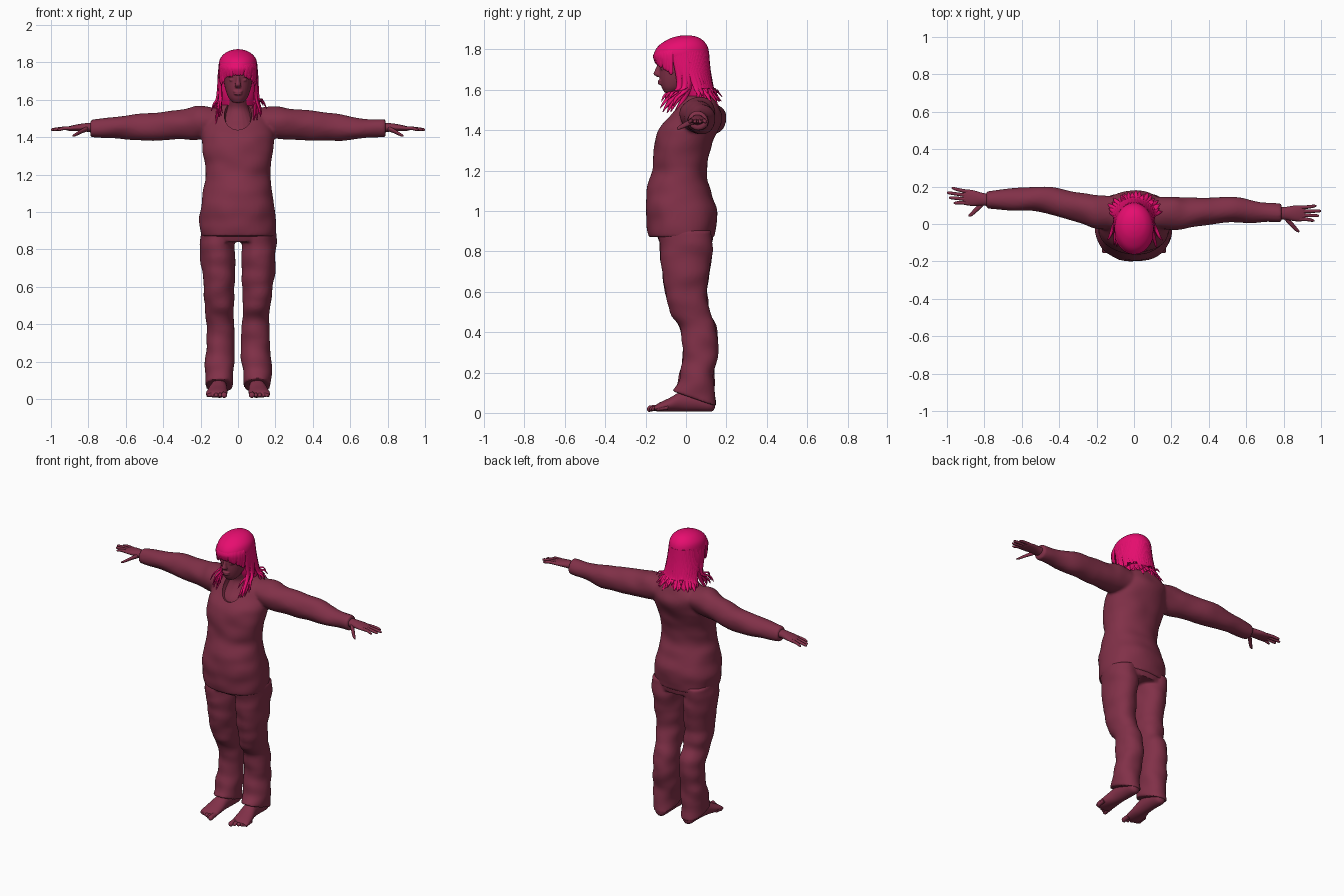
import bpy, bmesh, math, random
from mathutils import Vector, noise

random.seed(4)
if "Cube" in bpy.data.objects:
    bpy.data.objects.remove(bpy.data.objects["Cube"])

X, Y, Z = Vector((1, 0, 0)), Vector((0, 1, 0)), Vector((0, 0, 1))


def material(name, rgb):
    m = bpy.data.materials.new(name)
    m.use_nodes = True
    m.diffuse_color = (*rgb, 1)
    m.node_tree.nodes["Principled BSDF"].inputs["Base Color"].default_value = (*rgb, 1)
    return m


MAROON = material("dusty maroon", (0.22, 0.03, 0.065))
PINK = material("hot pink", (0.8, 0.004, 0.16))


def spline(secs, steps):
    """Catmull-Rom interpolation between cross-sections."""
    secs = [tuple(s) + (0,) * (6 - len(s)) for s in secs]
    out = []
    for i in range(len(secs) - 1):
        a, b, c, d = (secs[min(max(i + k, 0), len(secs) - 1)] for k in (-1, 0, 1, 2))
        for j in range(steps):
            t = j / steps
            out.append([q + t / 2 * (r - p + t * (2 * p - 5 * q + 4 * r - s + t * (3 * (q - r) + s - p)))
                        for p, q, r, s in zip(a, b, c, d)])
    return out + [list(secs[-1])]


def loft(bm, secs, u, v, n=24, steps=4, power=1.0, wrinkle=0.0):
    """Skin of sections (x, y, z, radius_u, radius_v, tilt)."""
    rings = []
    for x, y, z, ra, rb, tilt in spline(secs, steps):
        ring = []
        for k in range(n):
            a = math.tau * k / n
            c, s = math.cos(a), math.sin(a)
            c, s = (math.copysign(abs(w) ** power, w) for w in (c, s))
            off = u * (ra * c) + v * (rb * s)
            off.z += tilt * rb * s
            p = Vector((x, y, z)) + off
            if wrinkle:
                p += off.normalized() * wrinkle * noise.noise(Vector((p.x * 8, p.y * 8, p.z * 13)))
            ring.append(bm.verts.new(p))
        rings.append(ring)
    for lo, hi in zip(rings, rings[1:]):
        for k in range(n):
            bm.faces.new((lo[k], lo[k - 1], hi[k - 1], hi[k]))
    bm.faces.new(rings[0])
    bm.faces.new(rings[-1])


def ball(bm, pos, size):
    made = bmesh.ops.create_uvsphere(bm, u_segments=20, v_segments=12, radius=1)["verts"]
    for vert in made:
        vert.co = Vector(pos) + Vector(a * b for a, b in zip(vert.co, size))


def finish(name, bm, mat, voxel=0, cutter=None):
    """Make the object; optionally fuse its parts and cut an opening."""
    bmesh.ops.recalc_face_normals(bm, faces=bm.faces)
    mesh = bpy.data.meshes.new(name)
    bm.to_mesh(mesh)
    bm.free()
    ob = bpy.data.objects.new(name, mesh)
    bpy.context.collection.objects.link(ob)
    if voxel:
        r = ob.modifiers.new("fuse", "REMESH")
        r.mode, r.voxel_size = "VOXEL", voxel
        s = ob.modifiers.new("soften", "SMOOTH")
        s.factor, s.iterations = 0.5, 4
        if cutter:
            b = ob.modifiers.new("opening", "BOOLEAN")
            b.operation, b.solver, b.object = "DIFFERENCE", "EXACT", cutter
        deps = bpy.context.evaluated_depsgraph_get()
        baked = bpy.data.meshes.new_from_object(ob.evaluated_get(deps))
        ob.modifiers.clear()
        ob.data = baked
    ob.data.materials.clear()
    ob.data.materials.append(mat)
    bpy.ops.object.select_all(action="DESELECT")
    ob.select_set(True)
    bpy.context.view_layer.objects.active = ob
    bpy.ops.object.shade_smooth_by_angle(angle=math.radians(50))
    return ob


# Sweater: trunk and sleeves fused, with a scooped neckline
bm = bmesh.new()
ball(bm, (0, -0.06, 1.525), (0.075, 0.12, 0.095))
scoop = finish("neckline_cutter", bm, MAROON)
scoop.hide_render = True
bm = bmesh.new()
loft(bm, [(0, -.018, .87, .2, .165), (0, -.02, .93, .205, .172), (0, -.022, 1, .203, .178),
          (0, -.035, 1.1, .184, .156), (0, -.032, 1.2, .171, .134), (0, -.02, 1.3, .184, .14),
          (0, .01, 1.4, .195, .148), (0, .045, 1.47, .18, .13), (0, .06, 1.53, .15, .1),
          (0, .06, 1.57, .09, .075), (0, .06, 1.585, .05, .04)],
     X, Y, n=48, steps=6, power=.92, wrinkle=.009)
SLEEVE_Y = {1: (.06, .06, .06, .077, .066, .057), -1: (.06, .065, .09, .13, .135, .13)}
for side, ys in SLEEVE_Y.items():
    shape = [(.08, 1.48, .08, .07), (.2, 1.48, .09, .089), (.3, 1.468, .08, .08),
             (.5, 1.454, .068, .073), (.65, 1.45, .059, .057), (.79, 1.448, .047, .046)]
    loft(bm, [(side * x, y, z, ry, rz) for (x, z, ry, rz), y in zip(shape, ys)],
         Y, Z, n=32, steps=8, wrinkle=.009)
finish("sweater", bm, MAROON, .009, scoop)
bpy.data.objects.remove(scoop)

# Trousers: hips and two legs fused
bm = bmesh.new()
loft(bm, [(0, 0, .84, .195, .13), (0, -.005, .9, .195, .143), (0, -.01, .98, .18, .14)],
     X, Y, n=40, power=.9)
for side in (1, -1):
    leg = [(.112, 0, .9, .09, .13), (.112, 0, .8, .094, .13), (.106, 0, .7, .088, .118),
           (.104, .002, .6, .084, .104), (.099, .02, .5, .078, .1), (.096, .06, .42, .076, .088),
           (.095, .07, .3, .075, .086), (.099, .055, .18, .078, .086), (.102, .04, .07, .074, .105, -.35)]
    loft(bm, [(side * s[0], *s[1:]) for s in leg], X, Y, n=36, steps=7, power=.95, wrinkle=.012)
finish("trousers", bm, MAROON, .008)

# Bare feet with toes
for side, label in ((1, "left"), (-1, "right")):
    bm = bmesh.new()
    sole = [(.1, .143, .04, .012, .015), (.1, .125, .045, .036, .038), (.1, .05, .057, .042, .05),
            (.103, -.02, .057, .045, .05), (.11, -.08, .041, .054, .034),
            (.115, -.135, .028, .057, .021), (.117, -.155, .022, .05, .012)]
    loft(bm, [(side * s[0], *s[1:]) for s in sole], X, Z)
    loft(bm, [(side * .1, .06, .05, .04, .05), (side * .1, .06, .2, .04, .045)], X, Y)
    for k in range(5):
        r, x, tip = (.015 if k == 0 else .011), side * (.074 + .021 * k), -.192 + .011 * k
        loft(bm, [(x, tip + .06, .026, r, r), (x, tip + .025, .023, r, r),
                  (x, tip + .008, .02, r, r), (x, tip, .018, r * .4, r * .4)], X, Z, n=12)
    finish(label + "_foot", bm, MAROON)

# Hands with spread fingers
for side, label, y0, drift in ((1, "left", .057, 0), (-1, "right", .13, .12)):
    bm = bmesh.new()

    def limb(secs, n):
        loft(bm, [(side * d, y0 + drift * (d - .79) + o, z, a, b) for d, o, z, a, b in secs], Y, Z, n=n)

    limb([(.76, 0, 1.45, .032, .028), (.81, 0, 1.452, .034, .023), (.86, 0, 1.45, .042, .018),
          (.9, 0, 1.446, .042, .013), (.917, 0, 1.445, .034, .008)], 24)
    for o, end in ((-.03, .965), (-.01, .99), (.01, 1), (.031, .975)):
        limb([(.88, o, 1.448, .01, .01), (.93, o * 1.1, 1.447, .0095, .0095),
              (end - .012, o * 1.25, 1.441, .008, .008), (end, o * 1.3, 1.439, .003, .003)], 12)
    limb([(.8, -.012, 1.448, .018, .016), (.835, -.05, 1.432, .017, .012),
          (.868, -.085, 1.414, .013, .009), (.885, -.097, 1.406, .004, .004)], 12)
    finish(label + "_hand", bm, MAROON)

# Head, neck and upper chest
bm = bmesh.new()
loft(bm, [(0, -.075, 1.585, .028, .03), (0, -.062, 1.61, .05, .058), (0, -.045, 1.65, .066, .085),
          (0, -.032, 1.7, .076, .1), (0, -.028, 1.76, .08, .105), (0, -.02, 1.82, .065, .085),
          (0, -.01, 1.85, .03, .04)], X, Y, n=32)
loft(bm, [(0, .02, 1.4, .12, .125), (0, .025, 1.45, .11, .113), (0, .04, 1.5, .088, .09),
          (0, .035, 1.55, .062, .065), (0, .015, 1.6, .054, .06), (0, 0, 1.67, .054, .06)], X, Y)
loft(bm, [(0, -.125, 1.74, .009, .01), (0, -.137, 1.7, .011, .016),
          (0, -.141, 1.678, .017, .02), (0, -.13, 1.664, .014, .014)], X, Y, n=16)
for z, w in ((1.643, .026), (1.631, .023)):
    ball(bm, (0, -.126, z), (w, .014, .007))
for side in (1, -1):
    ball(bm, (side * .032, -.119, 1.705), (.016, .009, .007))
    ball(bm, (side * .034, -.12, 1.727), (.024, .011, .007))
finish("head", bm, MAROON, .004)

# Hair: crown, back mass and layered tapering locks
bm = bmesh.new()
loft(bm, [(0, -.02, 1.74, .1, .128), (0, -.022, 1.78, .104, .136), (0, -.015, 1.82, .095, .119),
          (0, -.005, 1.85, .068, .083), (0, 0, 1.865, .035, .045), (0, 0, 1.87, .008, .01)],
     X, Y, n=40, steps=5)
loft(bm, [(0, .025, 1.79, .09, .08), (0, .035, 1.7, .098, .08), (0, .045, 1.62, .098, .08),
          (0, .055, 1.57, .09, .07)], X, Y, n=36)
finish("hair_crown", bm, PINK)

bm = bmesh.new()
COUNT = 44
for layer in range(2):
    for k in range(COUNT):
        a = math.tau * (k + layer / 2) / COUNT - math.pi
        f, sx, sy = abs(a), math.sin(a), -math.cos(a)
        jit = random.uniform(-1, 1)

        def at(z, cy, rx, ry, w, thick):
            return (rx * sx, cy + ry * sy, z, w, thick)

        if f < 1.15:
            end = 1.735 - .06 * (f / 1.15) ** 2 + .008 * jit
            path = [at(1.8, -.02, .094, .122, .012, .006), at(1.77, -.022, .103, .134, .014, .007),
                    at(end + .015, -.02, .1, .132, .012, .006), at(end, -.02, .098, .13, .003, .002)]
        else:
            end = 1.53 + .03 * layer + .025 * jit
            flare = random.uniform(0, .025) + .012 * layer
            path = [at(1.79, -.02, .097, .128, .012, .006), at(1.7, -.002, .102, .116, .015, .008),
                    at(1.61, .03, .11, .1, .015, .008),
                    at(end + .025, .035, .118 + flare * .6, .108 + flare * .5, .011, .006),
                    at(end, .035, .125 + flare, .115 + flare, .002, .002)]
            if f < 1.75:
                # Face-framing locks sweep forward over the chest
                pull = random.uniform(.45, 1)
                drop = .04 * random.random()
                for i, (fwd, dz) in ((2, (.03, 0)), (3, (.09, drop)), (4, (.11, drop + .015))):
                    x, y, z, w, t = path[i]
                    path[i] = (x * (1 - (1 - pull) * (i - 1) / 3), y - fwd, z - dz, w, t)
        tangent = Vector((-sy, sx, 0))
        loft(bm, path, tangent, Vector((sx, sy, 0)), n=8, steps=3)
finish("hair_locks", bm, PINK)
